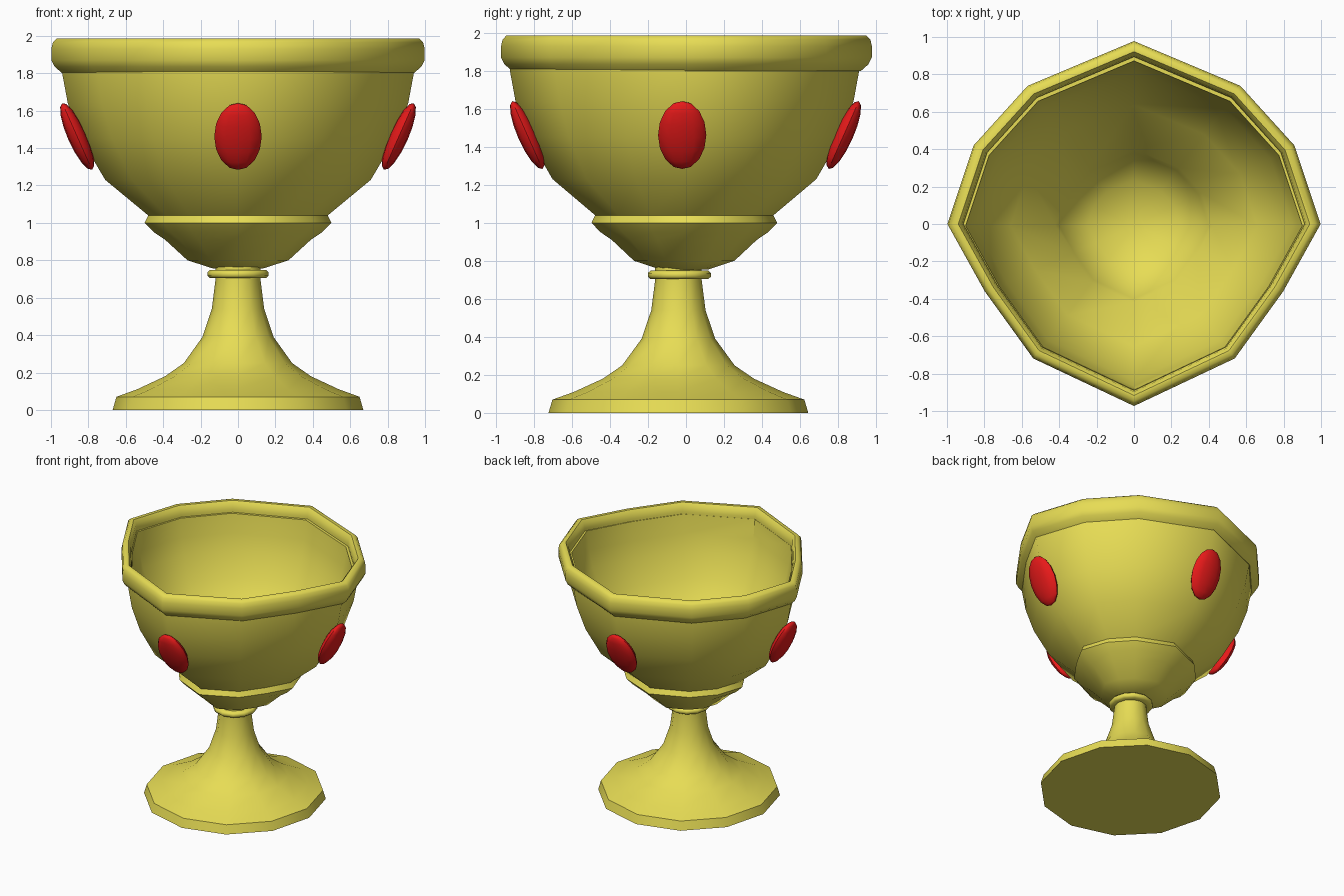
import bpy, bmesh, math
from mathutils import Matrix

if "Cube" in bpy.data.objects:
    bpy.data.objects.remove(bpy.data.objects["Cube"])


def material(name, color):
    m = bpy.data.materials.new(name)
    m.diffuse_color = (*color, 1)
    m.use_nodes = True
    m.node_tree.nodes["Principled BSDF"].inputs["Base Color"].default_value = m.diffuse_color
    return m


gold = material("gold", (0.80, 0.72, 0.09))
ruby = material("ruby", (0.80, 0.01, 0.01))

# Uneven twelve-sided cross-section of the cup (right half, mirrored), unit radius
half = [(0.57, 0.74), (0.86, 0.42), (1.0, 0), (0.80, -0.36), (0.54, -0.72)]
cup_section = [(0, 0.98)] + [(-x, y) for x, y in half] + [(0, -0.975)] + half[::-1]
round_section = [(math.cos(i * math.tau / 12), math.sin(i * math.tau / 12) * 1.02) for i in range(12)]


def finish(name, bm, mat, angle):
    bmesh.ops.recalc_face_normals(bm, faces=bm.faces)
    me = bpy.data.meshes.new(name)
    bm.to_mesh(me)
    bm.free()
    me.materials.append(mat)
    ob = bpy.data.objects.new(name, me)
    bpy.context.collection.objects.link(ob)
    bpy.ops.object.select_all(action='DESELECT')
    ob.select_set(True)
    bpy.context.view_layer.objects.active = ob
    bpy.ops.object.shade_smooth_by_angle(angle=math.radians(angle))
    return ob


def lathe(name, profile, section, cy=0.0, closed=False):
    """Sweep a (radius, z) profile around a section; open profiles get end caps."""
    bm = bmesh.new()
    rings = [[bm.verts.new((x * r, y * r + cy, z)) for x, y in section] for r, z in profile]
    n = len(section)
    pairs = list(zip(rings, rings[1:]))
    if closed:
        pairs.append((rings[-1], rings[0]))
    else:
        bm.faces.new(rings[0])
        bm.faces.new(rings[-1])
    for a, b in pairs:
        for i in range(n):
            j = (i + 1) % n
            bm.faces.new((a[i], a[j], b[j], b[i]))
    return finish(name, bm, gold, 50)


# Foot and stem
lathe("foot_and_stem", [(0.67, 0), (0.65, 0.07), (0.54, 0.11), (0.39, 0.18), (0.29, 0.25),
                        (0.19, 0.39), (0.14, 0.54), (0.12, 0.70), (0.12, 0.80)], round_section, -0.04)

# Collar ring at the top of the stem
lathe("stem_collar", [(0.11, 0.705), (0.15, 0.705), (0.163, 0.717), (0.163, 0.735), (0.15, 0.748),
                      (0.11, 0.748)], round_section, -0.035)

# Bowl: outside going up, then inside going down
lathe("bowl", [(0.13, 0.755), (0.27, 0.80), (0.39, 0.91), (0.45, 0.95), (0.50, 1.0), (0.48, 1.04),
               (0.71, 1.23), (0.84, 1.45), (0.91, 1.64), (0.94, 1.80), (0.945, 1.90),
               (0.90, 1.90), (0.88, 1.75), (0.85, 1.62), (0.77, 1.43), (0.66, 1.26), (0.42, 1.06),
               (0.40, 0.99), (0.25, 0.86), (0.06, 0.82)], cup_section, -0.01)

# Rounded rim band
lathe("rim", [(0.94, 1.80), (0.98, 1.835), (0.998, 1.87), (0.998, 1.93), (0.99, 1.965), (0.97, 1.985),
              (0.94, 1.985), (0.92, 1.96), (0.912, 1.92), (0.912, 1.86), (0.92, 1.82)],
      cup_section, closed=True)

# Four oval gems leaning with the bowl wall
for i, (name, dist) in enumerate((("right", 0.86), ("back", 0.85), ("left", 0.86), ("front", 0.815))):
    bm = bmesh.new()
    bmesh.ops.create_uvsphere(bm, u_segments=12, v_segments=8, radius=1)
    place = (Matrix.Translation((0, -0.02, 0)) @ Matrix.Rotation(i * math.pi / 2, 4, 'Z')
             @ Matrix.Translation((dist, 0, 1.462)) @ Matrix.Rotation(math.radians(24), 4, 'Y')
             @ Matrix.Diagonal((0.05, 0.127, 0.195, 1)))
    bmesh.ops.transform(bm, matrix=place, verts=bm.verts)
    finish(name + "_gem", bm, ruby, 50)
